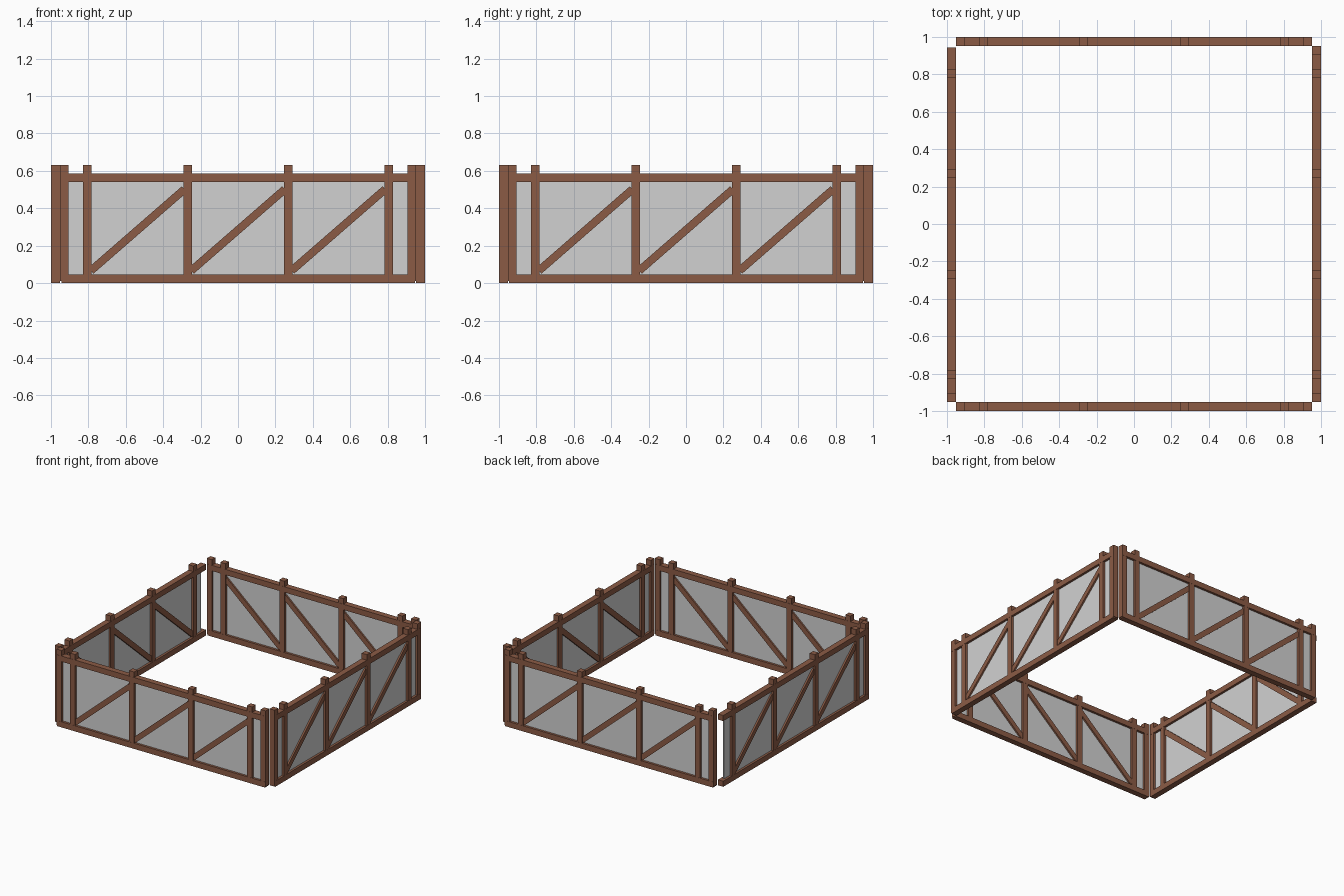
import bpy
import math
from mathutils import Matrix

if "Cube" in bpy.data.objects:
    bpy.data.objects.remove(bpy.data.objects["Cube"])


def material(name, color):
    m = bpy.data.materials.new(name)
    m.diffuse_color = (*color, 1.0)
    m.use_nodes = True
    m.node_tree.nodes["Principled BSDF"].inputs["Base Color"].default_value = m.diffuse_color
    return m


WOOD = material("brown_wood", (0.26, 0.105, 0.06))
PANE = material("grey_pane", (0.64, 0.64, 0.64))
MID = -0.976  # centre line of the front panel


def box(name, center, size, mat, turn, tilt=0.0):
    """Box laid out on the front side, tilted in its panel, then turned to its side."""
    bpy.ops.mesh.primitive_cube_add(size=1)
    ob = bpy.context.object
    ob.name = name
    ob.data.transform(turn @ Matrix.Translation(center)
                      @ Matrix.Rotation(-tilt, 4, 'Y') @ Matrix.Diagonal((*size, 1)))
    ob.data.materials.append(mat)


def fence_panel(side, turn, first_post=True):
    # bottom and top rails
    for label, z in (("bottom", 0.024), ("top", 0.564)):
        box(f"{side}_{label}_rail", (0, MID, z), (1.89, 0.048, 0.046), WOOD, turn)

    # upright posts, including the end posts
    posts = [-0.928, -0.805, -0.268, 0.268, 0.805, 0.928]
    for i, x in enumerate(posts):
        if i == 0 and not first_post:
            continue
        box(f"{side}_post_{i + 1}", (x, MID, 0.321), (0.046, 0.046, 0.622), WOOD, turn)

    # diagonal braces in the three wide bays
    rise, run = 0.435, 0.5
    for i, x in enumerate((-0.5365, 0, 0.5365)):
        box(f"{side}_brace_{i + 1}", (x, MID, 0.284),
            (math.hypot(rise, run), 0.036, 0.042), WOOD, turn, math.atan2(rise, run))

    # thin infill sheet
    box(f"{side}_pane", (0, MID, 0.294), (1.81, 0.01, 0.51), PANE, turn)


# four panels, each a quarter turn on; the left one lacks its first end post
for k, side in enumerate(("front", "right", "back", "left")):
    fence_panel(side, Matrix.Rotation(k * math.pi / 2, 4, 'Z'), side != "left")
